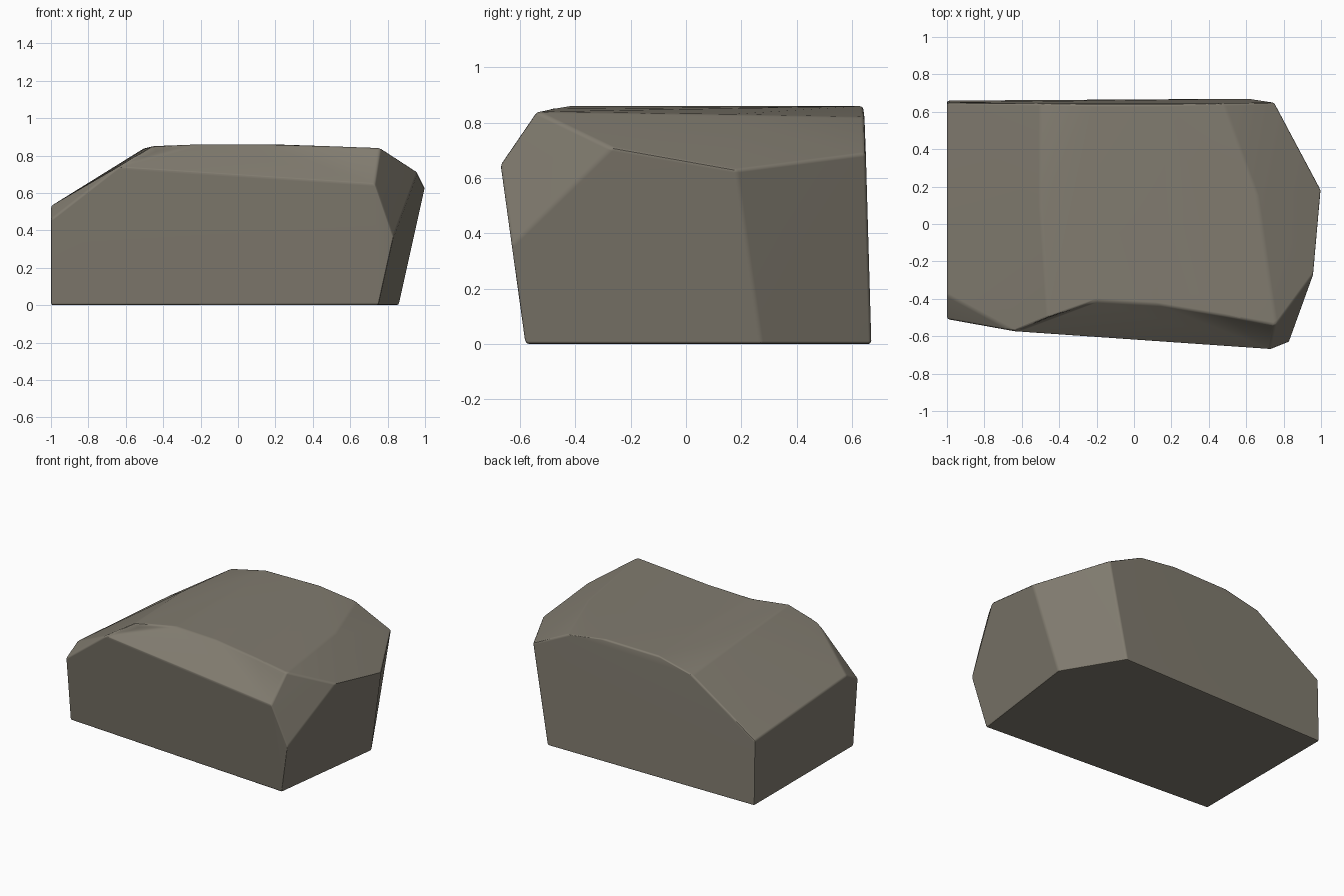
import bpy
import bmesh
from mathutils import Vector, Matrix

default_cube = bpy.data.objects.get("Cube")
if default_cube:
    bpy.data.objects.remove(default_cube)


def make_material(name, colour):
    material = bpy.data.materials.new(name)
    material.use_nodes = True
    material.diffuse_color = colour
    shader = material.node_tree.nodes["Principled BSDF"]
    shader.inputs["Base Color"].default_value = colour
    shader.inputs["Roughness"].default_value = 0.9
    return material


def make_object(name, bm, material):
    mesh = bpy.data.meshes.new(name)
    bm.to_mesh(mesh)
    bm.free()
    mesh.materials.append(material)
    obj = bpy.data.objects.new(name, mesh)
    bpy.context.collection.objects.link(obj)
    return obj


def make_crack(start, end, width, height):
    """Thin slot cutter running between two points on the surface."""
    start, end = Vector(start), Vector(end)
    along = end - start
    side = along.cross(Vector((0, 0, 1))).normalized()
    up = side.cross(along).normalized()
    frame = Matrix((along.normalized(), side, up)).transposed().to_4x4()
    frame.translation = (start + end) / 2
    bm = bmesh.new()
    bmesh.ops.create_cube(bm, size=1)
    bmesh.ops.scale(bm, verts=bm.verts, vec=(along.length, width, height))
    bmesh.ops.transform(bm, verts=bm.verts, matrix=frame)
    return make_object("crack_cutter", bm, crack_dark)


stone = make_material("warm grey stone", (0.22, 0.2, 0.16, 1))
crack_dark = make_material("dark crack", (0.06, 0.056, 0.045, 1))

# Corners of the boulder, grouped by region
base = [(-1, -.46, 0), (.75, -.58, 0), (.86, .27, 0), (.62, .67, 0), (-1, .66, 0)]
left_rim = [(-1, -.51, .46), (-1, -.38, .53), (-1, .65, .46)]
front_rim = [(-.64, -.575, .74), (.73, -.67, .65)]
right_rim = [(.83, -.63, .36), (.96, -.27, .71), (1, .18, .63), (.75, .65, .69)]
back_rim = [(-.5, .645, .79), (-.22, .64, .855), (.18, .64, .86), (.48, .645, .82)]
crown = [(-.46, -.5, .85), (.76, -.54, .84), (-.5, .1, .84), (-.2, .2, .865),
         (.3, .1, .87), (.66, .15, .83)]
# Ridge points start proud of the hull, then sink back into the front scoop
ridge = [((-.2, -.54, .865), (-.2, -.41, .86)), ((.12, -.55, .87), (.12, -.43, .86)),
         ((.48, -.56, .865), (.48, -.49, .85))]

# Faceted boulder wrapped around the corners
bm = bmesh.new()
for point in base + left_rim + front_rim + right_rim + back_rim + crown:
    bm.verts.new(point)
ridge_verts = [(bm.verts.new(proud), sunk) for proud, sunk in ridge]
bmesh.ops.convex_hull(bm, input=bm.verts)
for vert, sunk in ridge_verts:
    vert.co = sunk
bmesh.ops.dissolve_limit(bm, angle_limit=0.06, verts=bm.verts, edges=bm.edges)
bmesh.ops.recalc_face_normals(bm, faces=bm.faces)
boulder = make_object("boulder", bm, stone)
boulder.data.materials.append(crack_dark)

# Softly worn edges
bevel = boulder.modifiers.new("worn_edges", "BEVEL")
bevel.width = 0.012
bevel.segments = 2
bevel.limit_method = "ANGLE"
bevel.angle_limit = 0.3

# Narrow cracks on the crown and along the front ridge
cracks = [((-.155, .08, .865), (-.21, -.37, .865)),
          ((.22, .07, .87), (.33, -.37, .865)),
          ((.57, -.495, .85), (.74, -.55, .835)),
          ((-.63, -.57, .755), (-.45, -.495, .845))]
cutters = [make_crack(start, end, 0.018, 0.05) for start, end in cracks]
for cutter in cutters:
    cutter.hide_render = True
    cut = boulder.modifiers.new("crack", "BOOLEAN")
    cut.operation = "DIFFERENCE"
    cut.solver = "EXACT"
    cut.material_mode = "TRANSFER"
    cut.object = cutter

# Bake the cuts, then drop the cutters
bpy.ops.object.select_all(action="DESELECT")
bpy.context.view_layer.objects.active = boulder
boulder.select_set(True)
for modifier in list(boulder.modifiers):
    bpy.ops.object.modifier_apply(modifier=modifier.name)
for cutter in cutters:
    bpy.data.objects.remove(cutter)

# Smooth rounded crown, crisp facets elsewhere
bpy.ops.object.shade_smooth_by_angle(angle=0.6)
weighted = boulder.modifiers.new("even_shading", "WEIGHTED_NORMAL")
weighted.keep_sharp = True
